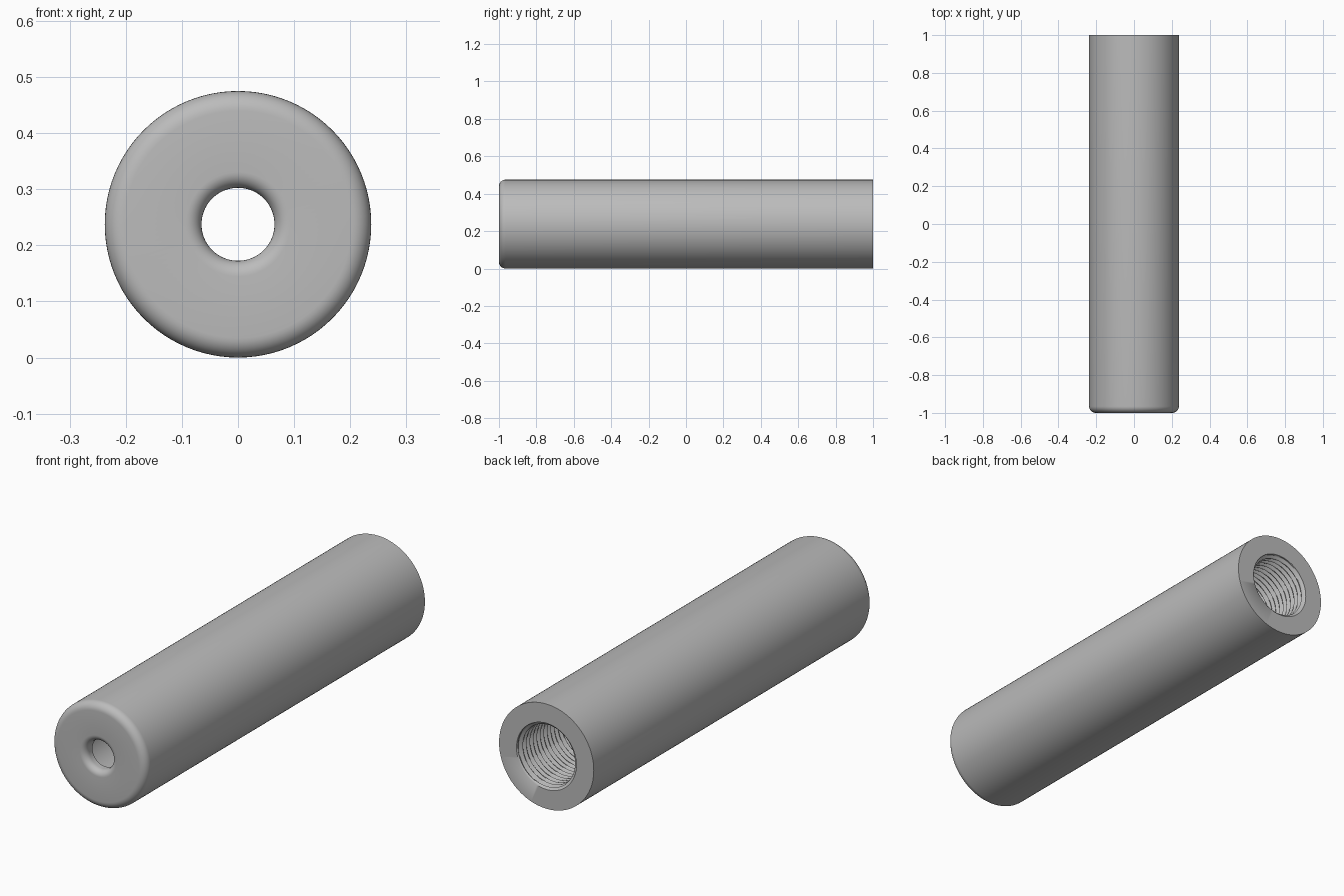
import bpy
import bmesh
from math import sin, cos, pi, tau, radians

cube = bpy.data.objects.get("Cube")
if cube:
    bpy.data.objects.remove(cube, do_unlink=True)

SEGMENTS = 96
RADIUS = 0.2375       # outer wall
HOLE = 0.065          # small front opening
BORE = 0.15           # inner chamber and thread root
WALL = 0.05           # front wall thickness
OUTER_FILLET, HOLE_FILLET = 0.035, 0.028
PITCH, DEPTH, THREAD_LENGTH = 0.025, 0.015, 0.6


def fillet(y, r, size, start, end, steps=8):
    """Arc of profile points (y, radius, thread strength)."""
    angles = [start + (end - start) * i / steps for i in range(steps + 1)]
    return [(y + size * cos(a), r + size * sin(a), 0) for a in angles]


# Closed section: outer rim, rounded front, small hole, chamber, thread
profile = [(1, RADIUS, 0)]
profile += fillet(-1 + OUTER_FILLET, RADIUS - OUTER_FILLET, OUTER_FILLET, pi / 2, pi)
profile += fillet(-1 + HOLE_FILLET, HOLE + HOLE_FILLET, HOLE_FILLET, pi, 1.5 * pi)
profile += [(-1 + WALL, HOLE, 0), (-1 + WALL, BORE, 0)]
rows = round(THREAD_LENGTH / PITCH * 8)
for i in range(rows + 1):
    y = 1 - THREAD_LENGTH * (1 - i / rows)
    strength = min(1, (1 - y) / 0.012, i / 8)
    profile.append((y, BORE, strength))

# Spin the section about the long axis, cutting a helix into the bore
bm = bmesh.new()
rings = []
for y, r, strength in profile:
    ring = []
    for s in range(SEGMENTS):
        a = tau * s / SEGMENTS
        wave = 0.5 + 0.5 * cos(tau * y / PITCH - a)
        rr = r - DEPTH * strength * wave
        ring.append(bm.verts.new((rr * cos(a), y, RADIUS + rr * sin(a))))
    rings.append(ring)
for i, ring in enumerate(rings):
    nxt = rings[(i + 1) % len(rings)]
    for s in range(SEGMENTS):
        t = (s + 1) % SEGMENTS
        bm.faces.new((ring[s], ring[t], nxt[t], nxt[s]))
bmesh.ops.recalc_face_normals(bm, faces=bm.faces)
mesh = bpy.data.meshes.new("threaded_tube")
bm.to_mesh(mesh)
bm.free()

# Plain grey finish
grey = bpy.data.materials.new("grey")
grey.use_nodes = True
colour = (0.5, 0.5, 0.5, 1)
grey.diffuse_color = colour
grey.node_tree.nodes["Principled BSDF"].inputs["Base Color"].default_value = colour
mesh.materials.append(grey)

tube = bpy.data.objects.new("threaded_tube", mesh)
bpy.context.collection.objects.link(tube)
bpy.ops.object.select_all(action="DESELECT")
tube.select_set(True)
bpy.context.view_layer.objects.active = tube
bpy.ops.object.shade_smooth_by_angle(angle=radians(40))
